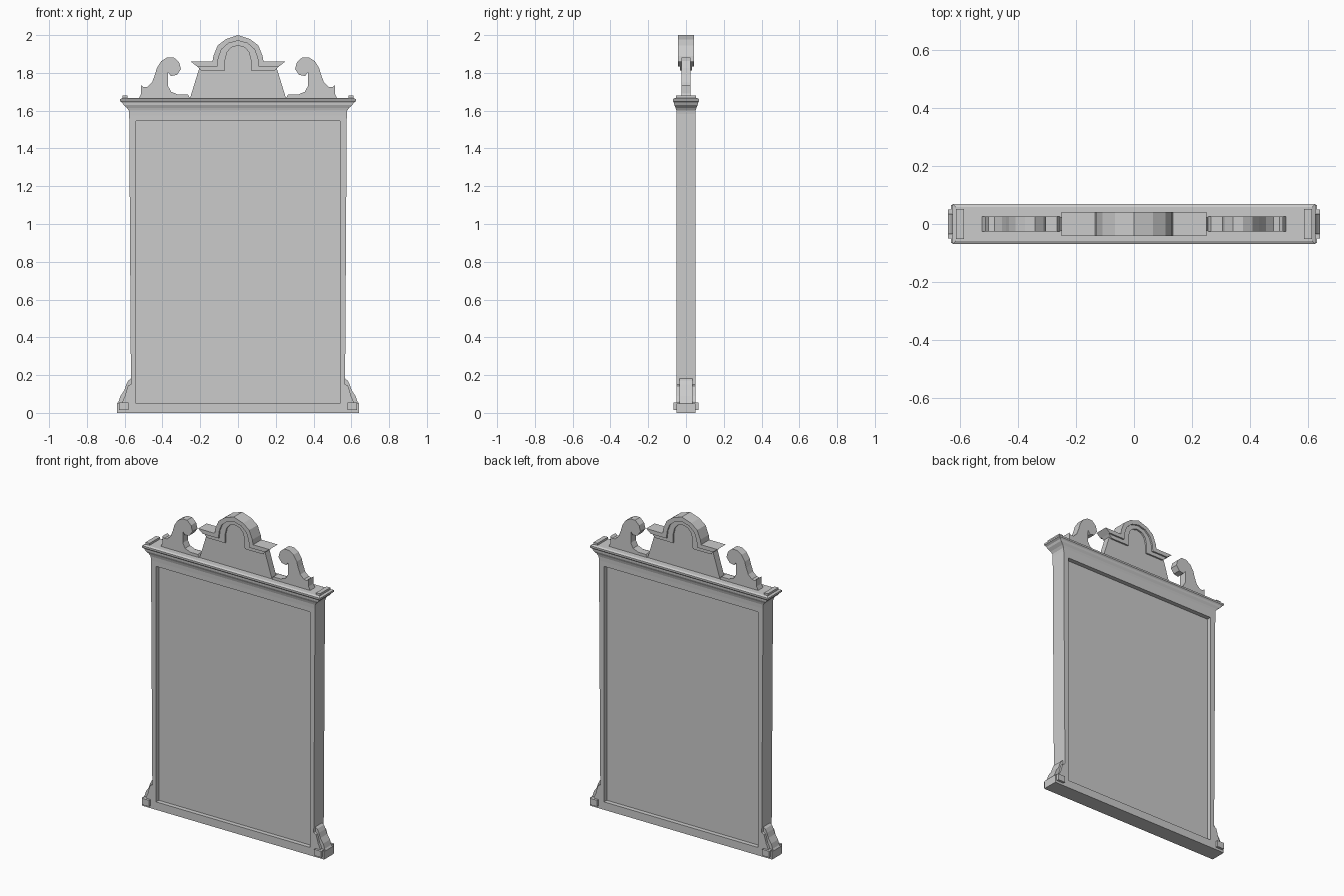
import bpy, bmesh

cube = bpy.data.objects.get("Cube")
if cube:
    bpy.data.objects.remove(cube, do_unlink=True)

# One plain grey for the whole frame
GREY = (0.6, 0.6, 0.6, 1.0)
mat = bpy.data.materials.new("plain_grey")
mat.use_nodes = True
mat.diffuse_color = GREY
mat.node_tree.nodes["Principled BSDF"].inputs["Base Color"].default_value = GREY


def finish(name, bm):
    bmesh.ops.recalc_face_normals(bm, faces=bm.faces)
    mesh = bpy.data.meshes.new(name)
    bm.to_mesh(mesh)
    bm.free()
    mesh.materials.append(mat)
    obj = bpy.data.objects.new(name, mesh)
    bpy.context.scene.collection.objects.link(obj)
    return obj


def loft(name, sections):
    """Stack of rectangles, each (x0, x1, half depth, z)."""
    bm = bmesh.new()
    rings = [[bm.verts.new(p) for p in
              ((a, -d, z), (b, -d, z), (b, d, z), (a, d, z))]
             for a, b, d, z in sections]
    bm.faces.new(rings[0])
    bm.faces.new(rings[-1])
    for lo, hi in zip(rings, rings[1:]):
        for i in range(4):
            j = (i + 1) % 4
            bm.faces.new((lo[i], lo[j], hi[j], hi[i]))
    return finish(name, bm)


def box(name, x0, x1, depth, z0, z1):
    return loft(name, [(x0, x1, depth, z0), (x0, x1, depth, z1)])


def prism(name, outline, depth):
    """Front outline pushed through the thickness."""
    bm = bmesh.new()
    face = bm.faces.new([bm.verts.new((x, -depth, z)) for x, z in outline])
    new = bmesh.ops.extrude_face_region(bm, geom=[face])["geom"]
    verts = [v for v in new if isinstance(v, bmesh.types.BMVert)]
    bmesh.ops.translate(bm, verts=verts, vec=(0, 2 * depth, 0))
    return finish(name, bm)


def both(half):
    """Complete a half outline, ending on the centre line, by mirroring."""
    return half + [(-x, z) for x, z in reversed(half[:-1])]


def flip(points, side):
    return [(side * x, z) for x, z in points]


# Mirror panel and the rails around it
box("panel", -0.55, 0.55, 0.022, 0.03, 1.57)
box("base_rail", -0.64, 0.64, 0.05, 0, 0.05)
box("top_rail", -0.572, 0.572, 0.05, 1.545, 1.6)

# Cornice with a coved underside
cove = [(0.575, 0.050, 1.575), (0.578, 0.051, 1.60), (0.588, 0.055, 1.615),
        (0.606, 0.062, 1.63), (0.612, 0.063, 1.642), (0.625, 0.069, 1.65),
        (0.625, 0.069, 1.661), (0.612, 0.058, 1.667)]
loft("cornice", [(-x, x, d, z) for x, d, z in cove])

# Outlines of the paired ornaments
scroll = [(0.527, 1.66), (0.513, 1.69), (0.513, 1.735), (0.5, 1.724), (0.48, 1.726),
          (0.455, 1.75), (0.44, 1.79), (0.43, 1.825), (0.407, 1.862), (0.375, 1.882),
          (0.34, 1.882), (0.312, 1.857), (0.302, 1.82), (0.323, 1.79), (0.355, 1.783),
          (0.37, 1.804), (0.37, 1.73), (0.354, 1.70), (0.317, 1.685), (0.265, 1.685),
          (0.25, 1.66)]
bracket = [(0.56, 0), (0.64, 0), (0.64, 0.05), (0.632, 0.06), (0.622, 0.09),
           (0.602, 0.12), (0.592, 0.15), (0.58, 0.172), (0.56, 0.187)]
bracket_face = [(0.56, 0.02), (0.614, 0.02), (0.612, 0.06), (0.598, 0.09),
                (0.59, 0.12), (0.583, 0.143), (0.56, 0.155)]

for side, label in ((1, "left"), (-1, "right")):
    inner, low, high = 0.54 * side, 0.566 * side, 0.576 * side
    loft(label + "_stile", [(inner, low, 0.05, 0.03), (inner, high, 0.05, 1.6)])
    prism(label + "_scroll", flip(scroll, side), 0.025)
    prism(label + "_bracket", flip(bracket, side), 0.034)
    prism(label + "_bracket_face", flip(bracket_face, side), 0.05)
    box(label + "_foot_block", 0.58 * side, 0.63 * side, 0.065, 0.015, 0.055)
    box(label + "_cornice_block", 0.585 * side, 0.612 * side, 0.052, 1.655, 1.68)

# Central pediment: plate and stepped arched moulding
outer = [(0.25, 1.86), (0.135, 1.86), (0.13, 1.89), (0.108, 1.945), (0.065, 1.978), (0, 2.0)]
middle = [(0.218, 1.835), (0.108, 1.835), (0.104, 1.88), (0.087, 1.925), (0.05, 1.957), (0, 1.97)]
inside = [(0.195, 1.812), (0.07, 1.812), (0.068, 1.87), (0.058, 1.91), (0.035, 1.935), (0, 1.945)]
prism("pediment_plate", both([(0.256, 1.66), (0.205, 1.825)] + middle[1:]), 0.022)
prism("pediment_outer_moulding", both(outer) + both(middle)[::-1], 0.042)
prism("pediment_inner_moulding", both(middle) + both(inside)[::-1], 0.032)
